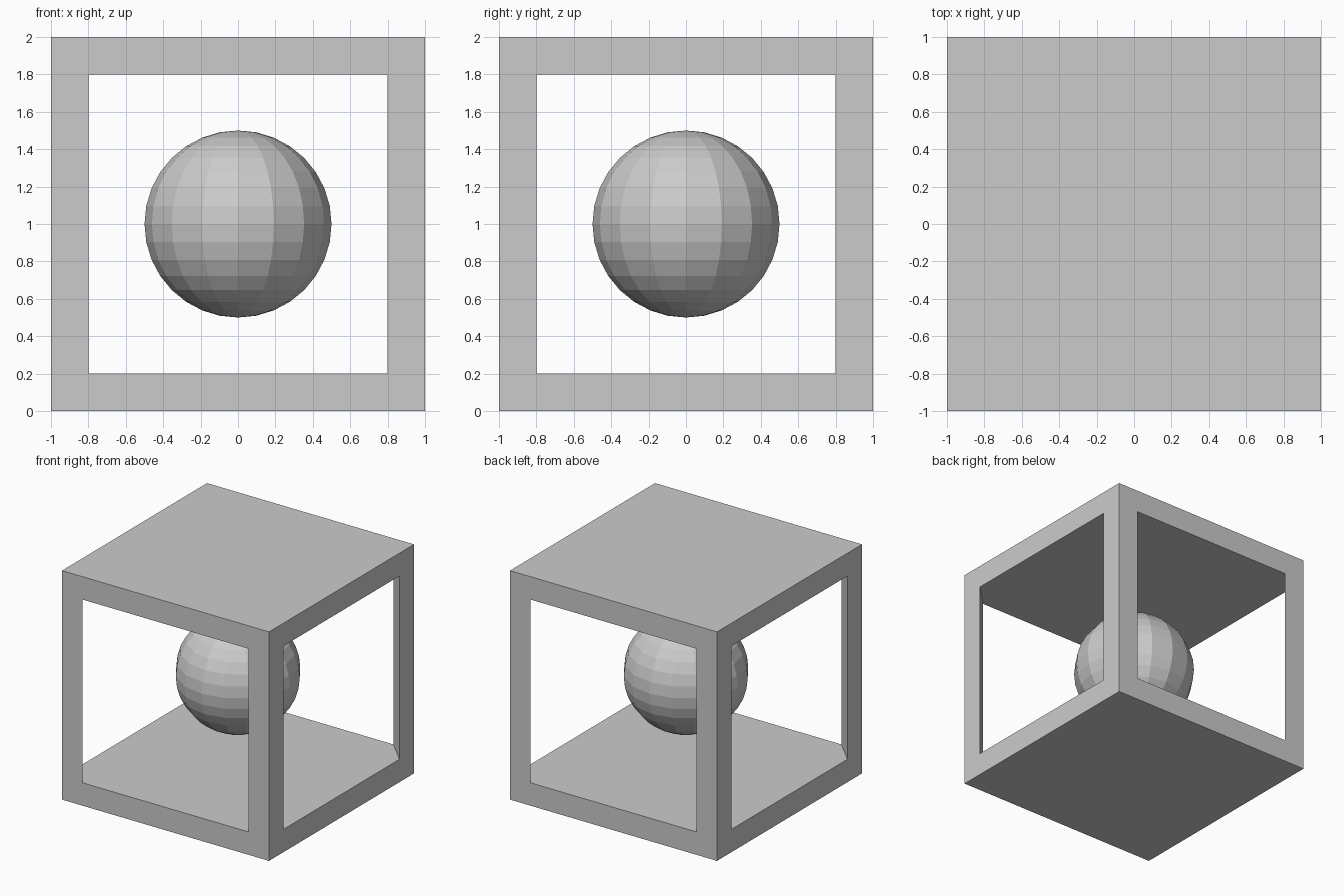
import bpy, bmesh, math

if "Cube" in bpy.data.objects:
    bpy.data.objects.remove(bpy.data.objects["Cube"])

# Frame: cube with an inset opening on each side, lined inside
bm = bmesh.new()
bmesh.ops.create_cube(bm, size=2)
bmesh.ops.translate(bm, verts=bm.verts, vec=(0, 0, 1))
bm.normal_update()
sides = [f for f in bm.faces if abs(f.normal.z) < 0.5]
bmesh.ops.inset_individual(bm, faces=sides, thickness=0.2, use_even_offset=True)
bmesh.ops.delete(bm, geom=sides, context='FACES')


def angle(v):
    return math.atan2(v.co.y, v.co.x)


rim = [v for v in bm.verts if v.is_boundary]
low = sorted((v for v in rim if v.co.z < 1), key=angle)
high = sorted((v for v in rim if v.co.z > 1), key=angle)

# Inner floor and ceiling
bm.faces.new(low)
bm.faces.new(high)

# Diagonal inner faces of the four corner posts
for i in range(8):
    j = (i + 1) % 8
    a, b = low[i].co, low[j].co
    if abs(a.x - b.x) > 0.1 and abs(a.y - b.y) > 0.1:
        bm.faces.new((low[i], low[j], high[j], high[i]))
bmesh.ops.recalc_face_normals(bm, faces=bm.faces)

mesh = bpy.data.meshes.new("frame")
bm.to_mesh(mesh)
bm.free()
bpy.context.collection.objects.link(bpy.data.objects.new("frame", mesh))

# Floating faceted ball
bpy.ops.mesh.primitive_uv_sphere_add(segments=16, ring_count=16, radius=0.5, location=(0, 0, 1))
bpy.context.object.name = "ball"
